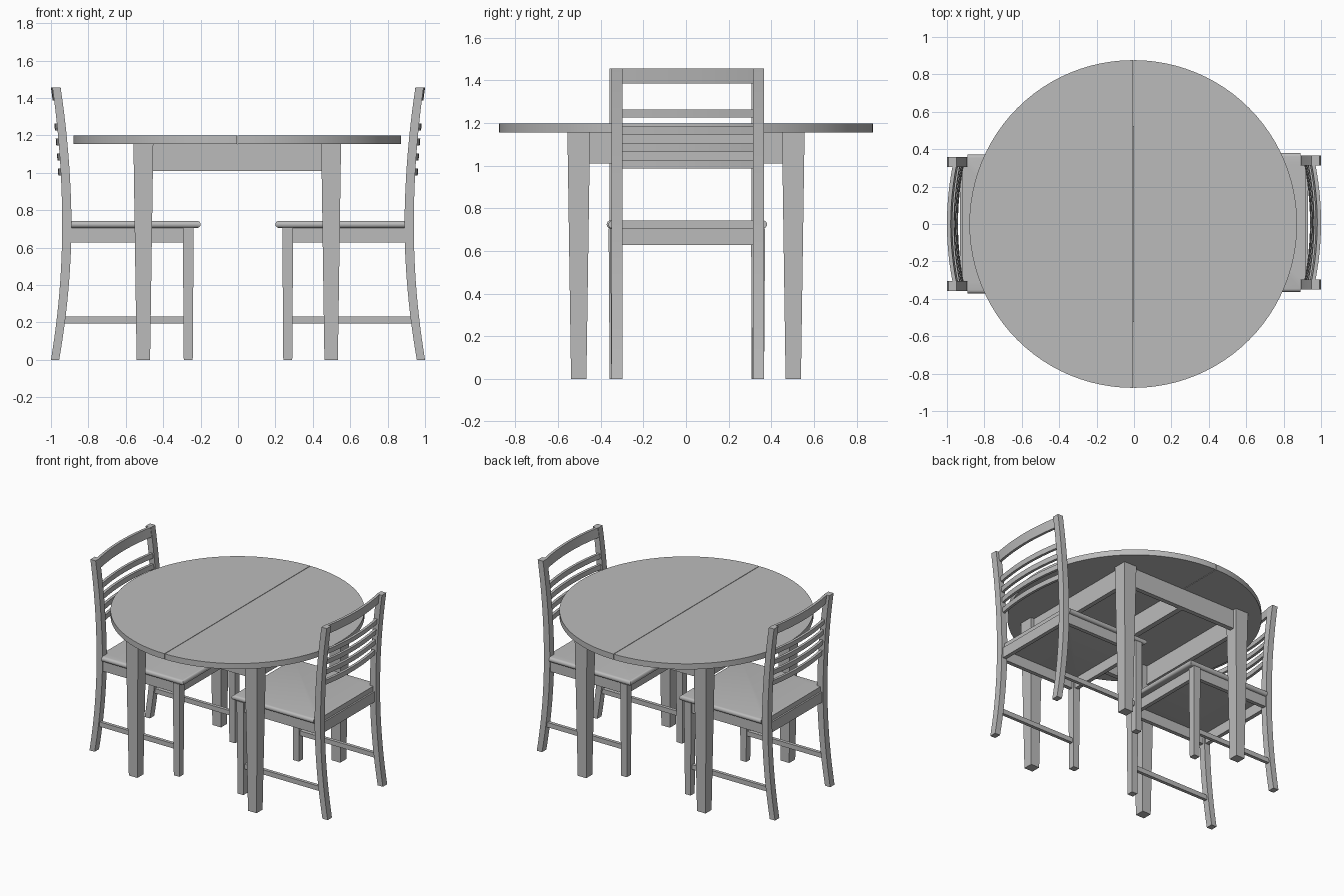
import bpy, bmesh, math
from mathutils import Matrix

cube = bpy.data.objects.get("Cube")
if cube:
    bpy.data.objects.remove(cube, do_unlink=True)

grey = bpy.data.materials.new("plain_grey")
grey.use_nodes = True
grey.diffuse_color = (0.5, 0.5, 0.5, 1)
grey.node_tree.nodes["Principled BSDF"].inputs["Base Color"].default_value = (0.5, 0.5, 0.5, 1)


def loft(name, rings, place=Matrix()):
    """Skin a list of equal-length point rings and cap both ends."""
    bm = bmesh.new()
    loops = [[bm.verts.new(place @ Matrix.Translation(p).translation) for p in ring] for ring in rings]
    n = len(loops[0])
    for a, b in zip(loops, loops[1:]):
        for i in range(n):
            j = (i + 1) % n
            bm.faces.new((a[i], a[j], b[j], b[i]))
    bm.faces.new(loops[0][::-1])
    bm.faces.new(loops[-1])
    bmesh.ops.recalc_face_normals(bm, faces=bm.faces)
    mesh = bpy.data.meshes.new(name)
    bm.to_mesh(mesh)
    bm.free()
    mesh.materials.append(grey)
    mesh.shade_smooth()
    mesh.set_sharp_from_angle(angle=math.radians(30))
    obj = bpy.data.objects.new(name, mesh)
    bpy.context.collection.objects.link(obj)
    return obj


def rect(x0, x1, y0, y1, z):
    return [(x0, y0, z), (x1, y0, z), (x1, y1, z), (x0, y1, z)]


def box(name, x0, x1, y0, y1, z0, z1, place=Matrix()):
    return loft(name, [rect(x0, x1, y0, y1, z) for z in (z0, z1)], place)


# ---- Table ----
TABLE = Matrix.Translation((-0.004, 0, 0))
TOP_LOW, TOP_HIGH, RADIUS = 1.155, 1.198, 0.876

# Two half-round leaves with a fine seam between them
for side, label in ((1, "left"), (-1, "right")):
    arc = [math.pi * (i / 48 - 0.5) for i in range(49)]
    loft(f"table_leaf_{label}",
         [[(side * (0.002 + (RADIUS - 0.002) * math.cos(a)), RADIUS * math.sin(a), z) for a in arc]
          for z in (TOP_LOW, TOP_HIGH)], TABLE)

# Tapered legs
for sx in (1, -1):
    for sy in (1, -1):
        cx, cy = sx * 0.502, sy * 0.503
        loft("table_leg", [rect(cx - h, cx + h, cy - h, cy + h, z)
                           for h, z in ((0.036, 0), (0.053, TOP_LOW))], TABLE)

# Aprons and centre beam
for s, label in ((1, "a"), (-1, "b")):
    lo, hi = sorted((s * 0.49, s * 0.525))
    box(f"table_long_apron_{label}", -0.46, 0.46, lo, hi, 1.01, TOP_LOW, TABLE)
    box(f"table_side_apron_{label}", lo, hi, -0.46, 0.46, 1.01, TOP_LOW, TABLE)
box("table_centre_beam", -0.02, 0.02, -0.49, 0.49, 1.01, TOP_LOW, TABLE)


# ---- Chairs ----
def post_outer(z):
    """Rear face of the curved back post at height z."""
    t = (z - 0.72) / 0.72
    return 0.94 + (0.06 if t < 0 else 0.05) * t * t


def bowed_slat(name, z0, z1, bulge, place):
    """Back slat that bows rearward between the posts."""
    rings = []
    for i in range(13):
        u = i / 6 - 1
        off = bulge - 0.032 * u * u
        rings.append([(post_outer(z) + off + d, 0.32 * u, z)
                      for z, d in ((z0, -0.02), (z0, 0), (z1, 0), (z1, -0.02))])
    loft(name, rings, place)


def chair(prefix, place):
    # Seat with rounded front and sides, notched around the posts
    rings = []
    for k in range(9):
        a = math.pi * (k / 8 - 0.5)
        i = 0.019 * (1 - math.cos(a))
        half = [(0.2 + i, 0.372 - i), (0.89, 0.372 - i), (0.89, 0.306), (0.918, 0.306)]
        outline = [(x, -y) for x, y in half] + half[::-1]
        rings.append([(x, y, 0.724 + 0.019 * math.sin(a)) for x, y in outline])
    loft(f"{prefix}_seat", rings, place)

    for s in (1, -1):
        # Curved back post
        y0, y1 = sorted((s * 0.306, s * 0.358))
        posts = []
        for k in range(25):
            z = 1.455 * k / 24
            w = 0.05 - 0.006 * abs(z - 0.72) / 0.72
            posts.append(rect(post_outer(z) - w, post_outer(z), y0, y1, z))
        loft(f"{prefix}_back_post", posts, place)

        # Tapered front leg
        cx, cy = 0.266, s * 0.334
        loft(f"{prefix}_front_leg", [rect(cx - h, cx + h, cy - h, cy + h, z)
                                     for h, z in ((0.024, 0), (0.029, 0.706))], place)

        # Side apron and low stretcher
        y0, y1 = sorted((s * 0.32, s * 0.35))
        box(f"{prefix}_side_apron", 0.27, 0.91, y0, y1, 0.627, 0.706, place)
        y0, y1 = sorted((s * 0.32, s * 0.345))
        box(f"{prefix}_stretcher", 0.27, 0.945, y0, y1, 0.195, 0.231, place)

    # Front and rear aprons
    box(f"{prefix}_front_apron", 0.25, 0.28, -0.32, 0.32, 0.627, 0.706, place)
    box(f"{prefix}_rear_apron", 0.9, 0.93, -0.32, 0.32, 0.627, 0.706, place)

    # Top rail and four slats
    bowed_slat(f"{prefix}_top_rail", 1.385, 1.455, 0.008, place)
    for k in range(4):
        z = 0.986 + 0.08 * k
        bowed_slat(f"{prefix}_slat", z, z + 0.037, 0.014, place)


chair("left_chair", Matrix.Translation((0, 0.008, 0)))
chair("right_chair", Matrix.Rotation(math.pi, 4, "Z"))
